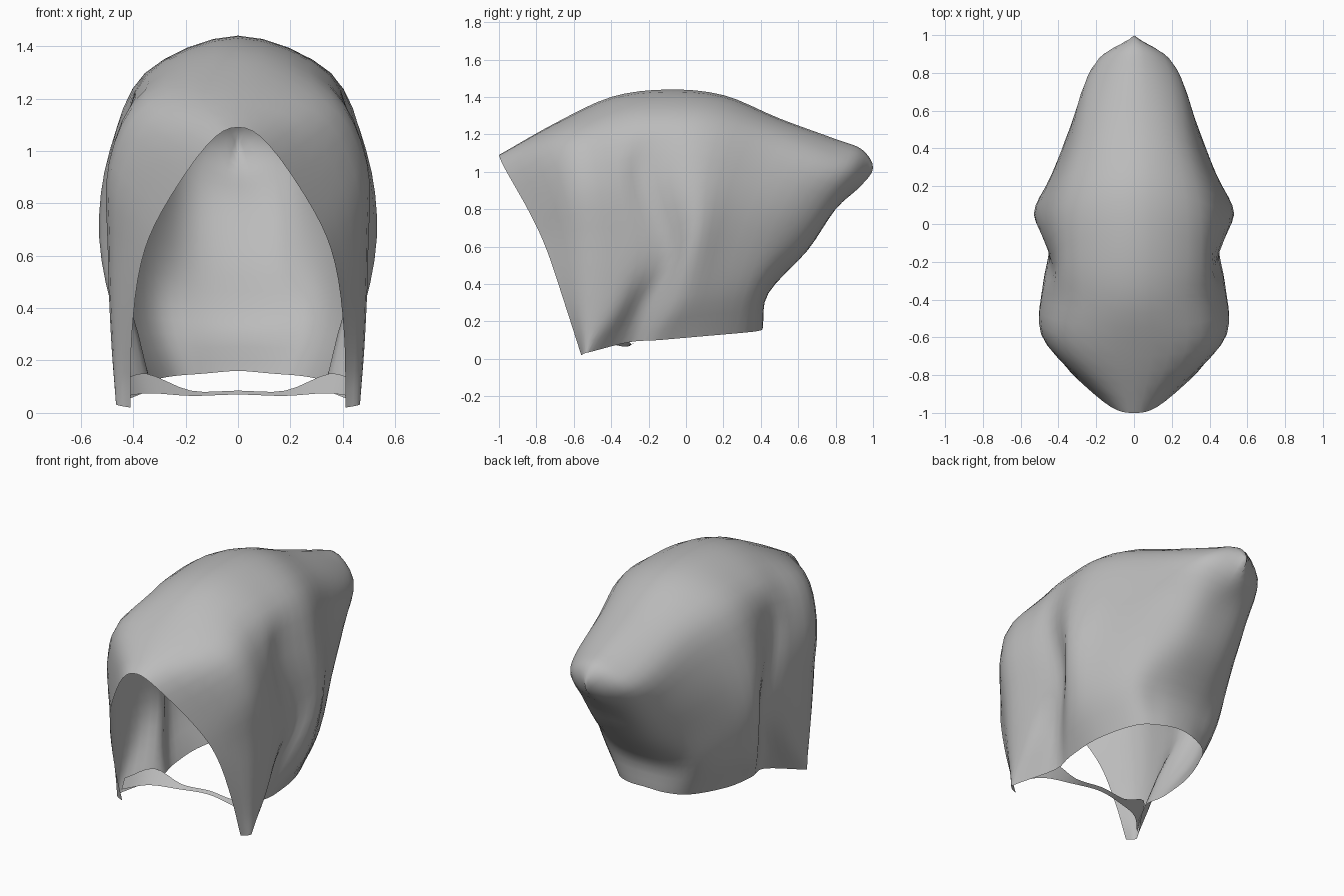
import bpy, bmesh
from mathutils import Vector

if "Cube" in bpy.data.objects:
    bpy.data.objects.remove(bpy.data.objects["Cube"])

STEPS = 4

cloth = bpy.data.materials.new("grey cloth")
cloth.diffuse_color = (0.5, 0.5, 0.5, 1)
cloth.use_nodes = True
cloth.node_tree.nodes["Principled BSDF"].inputs["Base Color"].default_value = cloth.diffuse_color

# Half-hood seams, each from the neck hem up to the crown line
rim = [(.41, -.56, .02), (.405, -.65, .3), (.37, -.74, .57), (.29, -.83, .77), (.12, -.97, 1.02), (0, -1, 1.09)]
flap = [(.46, -.54, .03), (.48, -.53, .3), (.49, -.54, .62), (.48, -.60, .94), (.34, -.67, 1.18), (0, -.7, 1.26)]
flap_back = [(.45, -.50, .04), (.47, -.36, .3), (.48, -.31, .6), (.47, -.36, .97), (.34, -.38, 1.27), (0, -.4, 1.40)]
groove = [(.33, -.30, .09), (.38, -.22, .3), (.45, -.10, .58), (.43, -.22, 1.0), (.355, -.16, 1.29), (0, -.1, 1.44)]
ear = [(.35, -.15, .10), (.46, -.03, .33), (.53, .05, .67), (.49, .05, 1.0), (.345, .12, 1.29), (0, .2, 1.41)]
rear_side = [(.34, .08, .12), (.43, .15, .36), (.45, .22, .65), (.40, .32, .95), (.27, .44, 1.2), (0, .5, 1.285)]
rear = [(.25, .31, .14), (.32, .36, .36), (.32, .47, .60), (.30, .61, .85), (.235, .76, 1.06), (0, .80, 1.175)]
rear_inner = [(.13, .39, .15), (.17, .42, .35), (.18, .61, .58), (.18, .76, .80), (.16, .90, 1.00), (0, .94, 1.12)]
spine = [(0, .41, .16), (0, .44, .35), (0, .65, .58), (0, .80, .80), (0, .93, .92), (0, 1, 1.02)]
seams = [[Vector(p) for p in s] for s in
         (rim, flap, flap_back, groove, ear, rear_side, rear, rear_inner, spine)]


def flip(p):
    return Vector((-p.x, p.y, p.z))


def smooth_path(pts, after):
    """Points along a rounded path; 'after' steers the far end."""
    p = [2 * pts[0] - pts[1]] + pts + [after]
    out = []
    for i in range(1, len(pts)):
        a, b, c, d = p[i - 1:i + 3]
        for k in range(STEPS):
            t = k / STEPS
            out.append(0.5 * (2 * b + (c - a) * t + (2 * a - 5 * b + 4 * c - d) * t * t
                              + (3 * b - a - 3 * c + d) * t ** 3))
    return out + [pts[-1].copy()]


def make_sheet(name, rows):
    """Skin a grid of points, mirror it across x and smooth it."""
    bm = bmesh.new()
    for side in (1, -1):
        grid = [[bm.verts.new((side * p.x, p.y, p.z)) for p in r] for r in rows]
        for a, b in zip(grid, grid[1:]):
            for i in range(len(a) - 1):
                bm.faces.new((a[i], a[i + 1], b[i + 1], b[i])[::side])
    bmesh.ops.remove_doubles(bm, verts=bm.verts, dist=0.0005)
    bmesh.ops.recalc_face_normals(bm, faces=bm.faces)
    for f in bm.faces:
        f.smooth = True
    mesh = bpy.data.meshes.new(name)
    bm.to_mesh(mesh)
    bm.free()
    mesh.materials.append(cloth)
    obj = bpy.data.objects.new(name, mesh)
    bpy.context.collection.objects.link(obj)
    return obj


# Hood shell: round each level front to back, then each seam bottom to top
levels = []
for j in range(6):
    row = [s[j] for s in seams]
    levels.append(smooth_path(row, flip(row[-2]) if j < 5 else seams[-1][4]))
count = len(levels[0])
columns = []
for i in range(count):
    col = [lv[i] for lv in levels]
    columns.append(smooth_path(col, flip(col[-2]) if i < count - 1 else seams[-2][5]))
make_sheet("hood_shell", columns)

# Collar: narrow band closing the neck ring in front, broad where it meets the flaps
lower = [Vector(p) for p in [(.45, -.51, .06), (.34, -.40, .075), (.18, -.33, .065), (0, -.30, .07)]]
upper = [Vector(p) for p in [(.45, -.48, .12), (.35, -.33, .15), (.18, -.30, .085), (0, -.28, .085)]]
make_sheet("front_collar", [smooth_path(p, flip(p[-2])) for p in (lower, upper)])
